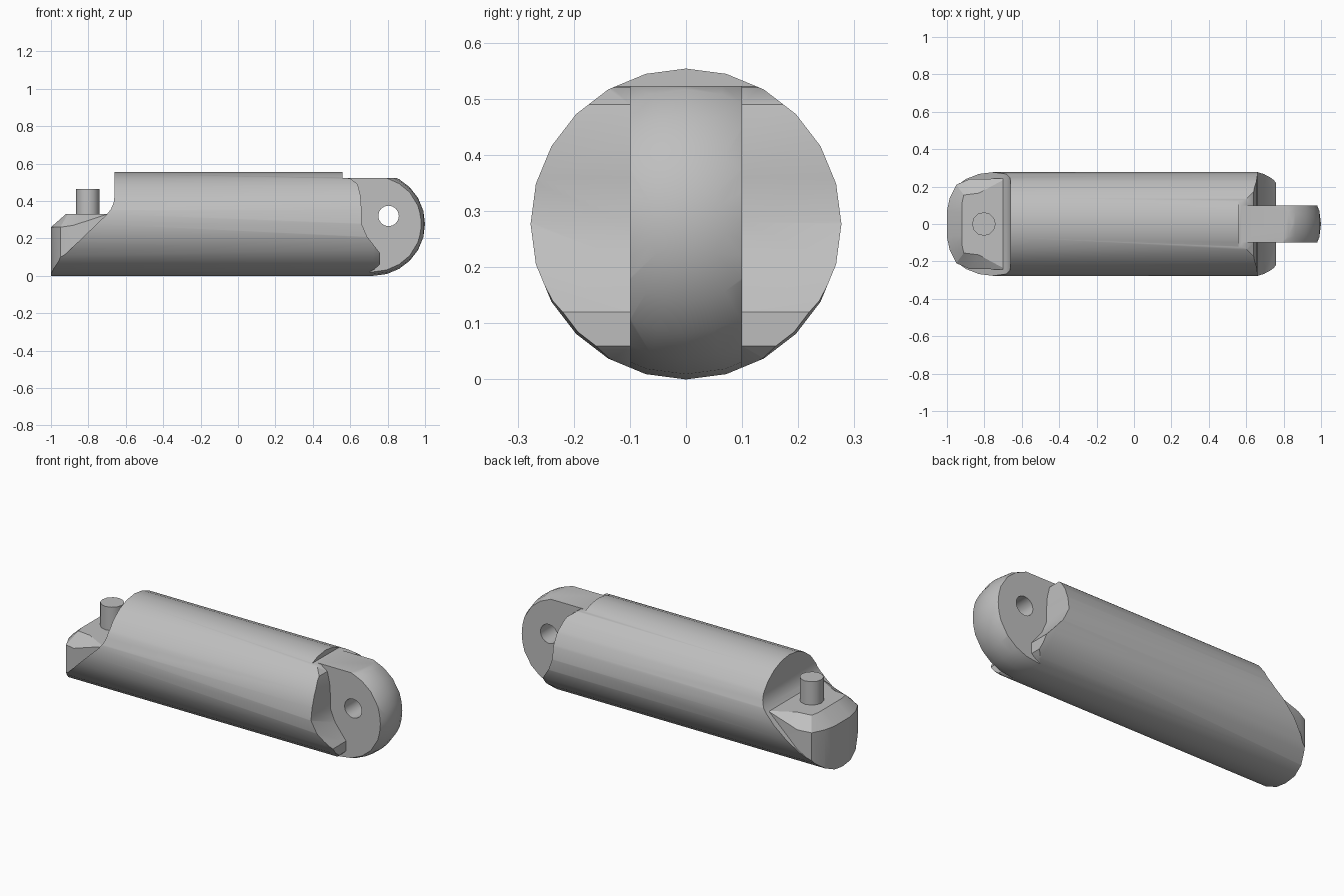
import bpy, bmesh, math
from mathutils import Matrix, Vector

cube = bpy.data.objects.get("Cube")
if cube:
    bpy.data.objects.remove(cube, do_unlink=True)

R = 0.277
GREY = (0.52, 0.52, 0.52, 1)
metal = bpy.data.materials.new("plain grey metal")
metal.use_nodes = True
metal.diffuse_color = GREY
for node in metal.node_tree.nodes:
    if node.type == 'BSDF_PRINCIPLED':
        node.inputs["Base Color"].default_value = GREY


def finish(bm, name):
    bmesh.ops.recalc_face_normals(bm, faces=bm.faces)
    mesh = bpy.data.meshes.new(name)
    bm.to_mesh(mesh)
    bm.free()
    mesh.materials.append(metal)
    ob = bpy.data.objects.new(name, mesh)
    bpy.context.scene.collection.objects.link(ob)
    return ob


def loft(name, lower, upper):
    """Solid between two matching closed loops."""
    bm = bmesh.new()
    a = [bm.verts.new(p) for p in lower]
    b = [bm.verts.new(p) for p in upper]
    skin(bm, a, b)
    bm.faces.new(a)
    bm.faces.new(b)
    return finish(bm, name)


def skin(bm, a, b):
    for i in range(len(a)):
        j = (i + 1) % len(a)
        bm.faces.new((a[i], a[j], b[j], b[i]))


def side_profile(name, pts, y0, y1):
    """Outline in x and z, extruded along y."""
    return loft(name, [(x, y0, z) for x, z in pts], [(x, y1, z) for x, z in pts])


def cylinder(name, radius, depth, segments, matrix):
    bm = bmesh.new()
    bmesh.ops.create_cone(bm, cap_ends=True, segments=segments, radius1=radius,
                          radius2=radius, depth=depth, matrix=matrix)
    return finish(bm, name)


def activate(ob):
    bpy.ops.object.select_all(action='DESELECT')
    ob.select_set(True)
    bpy.context.view_layer.objects.active = ob


def subtract(ob, cutter):
    mod = ob.modifiers.new("cut", 'BOOLEAN')
    mod.operation = 'DIFFERENCE'
    mod.solver = 'EXACT'
    mod.object = cutter
    activate(ob)
    bpy.ops.object.modifier_apply(modifier=mod.name)
    bpy.data.objects.remove(cutter, do_unlink=True)


# Round rod with a hemispherical end
bm = bmesh.new()
outline = [(-1.02, 0), (-1.02, R)]
for i in range(7):
    a = math.radians(90 - 15 * i)
    outline.append((1 - R + R * math.cos(a), R * math.sin(a)))
verts = [bm.verts.new((x, 0, R + r)) for x, r in outline]
edges = [bm.edges.new(pair) for pair in zip(verts, verts[1:])]
bmesh.ops.spin(bm, geom=verts + edges, cent=(0, 0, R), axis=(1, 0, 0),
               angle=math.tau, steps=24)
bmesh.ops.remove_doubles(bm, verts=bm.verts, dist=0.0005)
body = finish(bm, "body")

# Chamfered tongue: half plan and inset top, mirrored across y
foot = [(-1, 0.07, 0.26), (-0.985, 0.14, 0.26), (-0.95, 0.21, 0.26),
        (-0.88, 0.24, 0.27), (-0.70, 0.243, 0.329), (-0.64, 0.243, 0.329)]
crown = [(-0.92, 0.06, 0.33), (-0.92, 0.11, 0.33), (-0.91, 0.155, 0.33),
         (-0.83, 0.165, 0.33), (-0.70, 0.235, 0.33), (-0.64, 0.235, 0.33)]


def mirrored(half):
    return half + [(x, -y, z) for x, y, z in reversed(half)]


bm = bmesh.new()
loops = [[bm.verts.new(p) for p in mirrored(half)]
         for half in ([(x, y, -0.2) for x, y, z in foot], foot, crown)]
skin(bm, loops[0], loops[1])
skin(bm, loops[1], loops[2])
bm.faces.new(loops[0])
bm.faces.new(loops[2])
tongue = finish(bm, "tongue")

# Step at the pin end, leaving the tongue standing
step = side_profile("step_cutter", [
    (-1.1, -0.1), (-1, -0.1), (-1, 0.005), (-0.95, 0.09), (-0.70, 0.33),
    (-0.68, 0.355), (-0.665, 0.39), (-0.66, 0.43), (-0.66, 0.7), (-1.1, 0.7)], -0.4, 0.4)
subtract(step, tongue)
subtract(body, step)

# Cheeks either side of the lug
cheek = [(0.56, 0.7), (0.56, 0.525), (0.60, 0.52), (0.64, 0.49), (0.655, 0.43),
         (0.66, 0.36), (0.66, 0.28), (0.69, 0.21), (0.76, 0.12), (0.758, 0.06),
         (0.73, 0.035), (0.70, 0.02), (0.70, -0.1), (1.1, -0.1), (1.1, 0.7)]
for side in (1, -1):
    subtract(body, side_profile("cheek_cutter", cheek, side * 0.1, side * 0.4))

# Flat on top of the lug, and its cross hole
flat = [(0.56, 0.523), (1.1, 0.523), (1.1, 0.7), (0.56, 0.7)]
subtract(body, side_profile("flat_cutter", flat, -0.35, 0.35))
turn = Matrix.Translation((0.805, 0, 0.32)) @ Matrix.Rotation(math.pi / 2, 4, 'X')
subtract(body, cylinder("hole_cutter", 0.055, 0.6, 16, turn))

# Upright pin
pin = cylinder("pin", 0.063, 0.165, 12, Matrix.Translation((-0.803, 0, 0.3825)))

for ob in (body, pin):
    activate(ob)
    bpy.ops.object.shade_smooth_by_angle(angle=math.radians(31))
